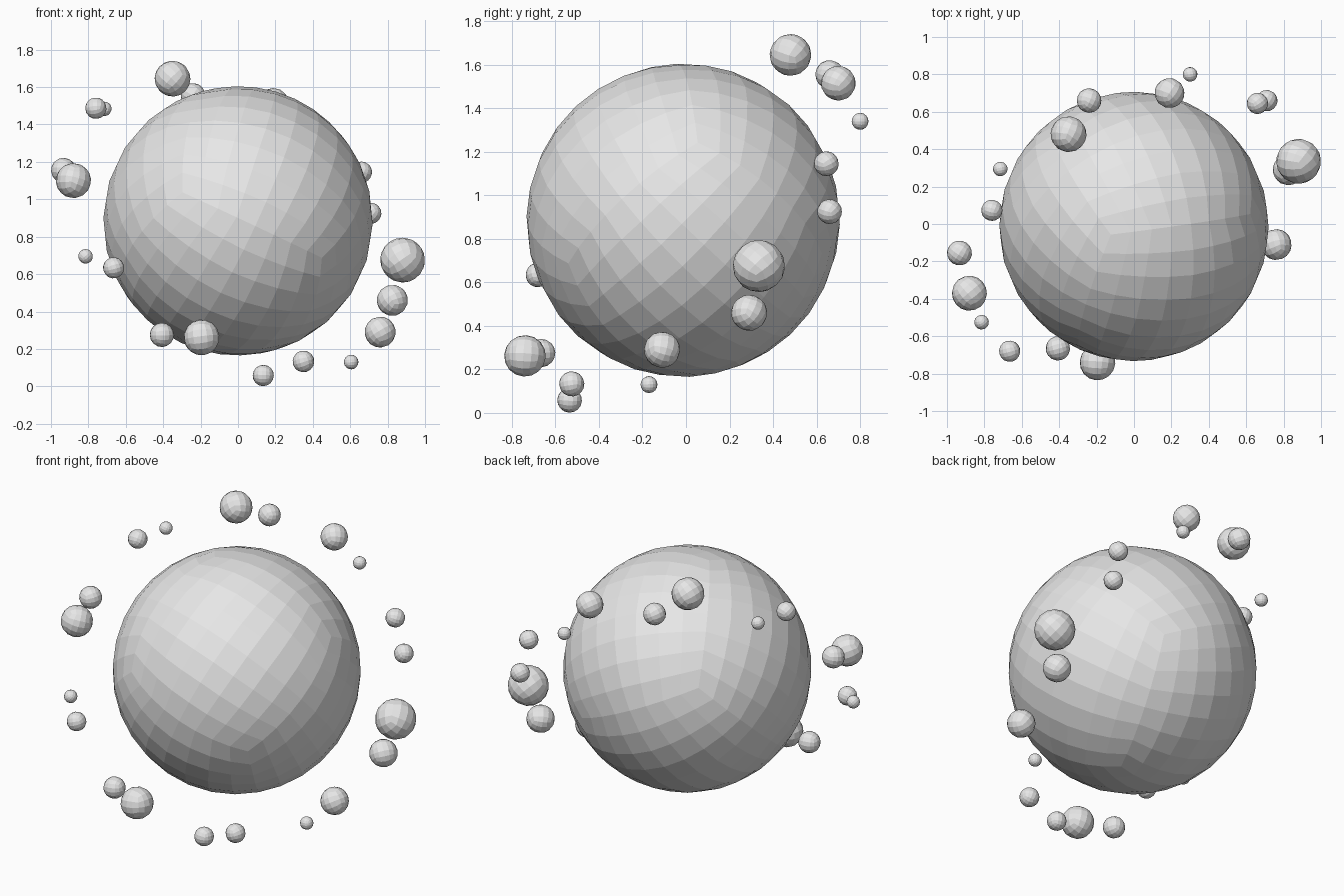
import bpy, bmesh, random
from mathutils import Vector, Matrix, Euler

cube = bpy.data.objects.get("Cube")
if cube:
    bpy.data.objects.remove(cube, do_unlink=True)

random.seed(4)

grey = bpy.data.materials.new("stone grey")
grey.use_nodes = True
grey.diffuse_color = (0.8, 0.8, 0.8, 1)
grey.node_tree.nodes["Principled BSDF"].inputs["Base Color"].default_value = (0.8, 0.8, 0.8, 1)


def quad_sphere(name, centre, radius, levels, rotation):
    """Flat-shaded ball made by repeatedly halving a cube and rounding it."""
    bm = bmesh.new()
    bmesh.ops.create_cube(bm, size=2)
    for _ in range(levels):
        bmesh.ops.subdivide_edges(bm, edges=bm.edges[:], cuts=1, use_grid_fill=True)
        for v in bm.verts:
            v.co.normalize()
    for v in bm.verts:
        v.co = rotation @ v.co * radius
    mesh = bpy.data.meshes.new(name)
    bm.to_mesh(mesh)
    bm.free()
    mesh.materials.append(grey)
    obj = bpy.data.objects.new(name, mesh)
    obj.location = centre
    bpy.context.collection.objects.link(obj)
    return obj


# Large central ball, tilted
a = Vector((0.228, 0.781, 0.73)).normalized()
c = a.cross(Vector((0.431, -0.705, 0.695))).normalized()
tilt = Matrix((a, c.cross(a), c)).transposed()
quad_sphere("central_ball", (0, -0.013, 0.885), 0.72, 3, tilt)

# Ring of small balls, as x, y, z, radius
ring = [
    (-0.35, 0.48, 1.645, 0.096), (-0.24, 0.66, 1.555, 0.066),
    (0.19, 0.70, 1.515, 0.08), (0.30, 0.80, 1.34, 0.039),
    (0.66, 0.645, 1.145, 0.057), (0.71, 0.66, 0.925, 0.057),
    (0.88, 0.335, 0.675, 0.12), (0.825, 0.29, 0.46, 0.083),
    (0.76, -0.11, 0.29, 0.083), (0.605, -0.17, 0.13, 0.039),
    (0.35, -0.525, 0.133, 0.058), (0.135, -0.535, 0.058, 0.057),
    (-0.195, -0.74, 0.262, 0.096), (-0.407, -0.665, 0.275, 0.065),
    (-0.665, -0.68, 0.634, 0.057), (-0.815, -0.525, 0.695, 0.039),
    (-0.88, -0.37, 1.10, 0.094), (-0.933, -0.155, 1.155, 0.067),
    (-0.76, 0.073, 1.487, 0.057), (-0.715, 0.294, 1.484, 0.039),
]
for i, (x, y, z, r) in enumerate(ring):
    turn = Euler([random.uniform(0, 3) for _ in range(3)]).to_matrix()
    quad_sphere(f"ring_ball_{i + 1}", (x, y, z), r, 2, turn)
